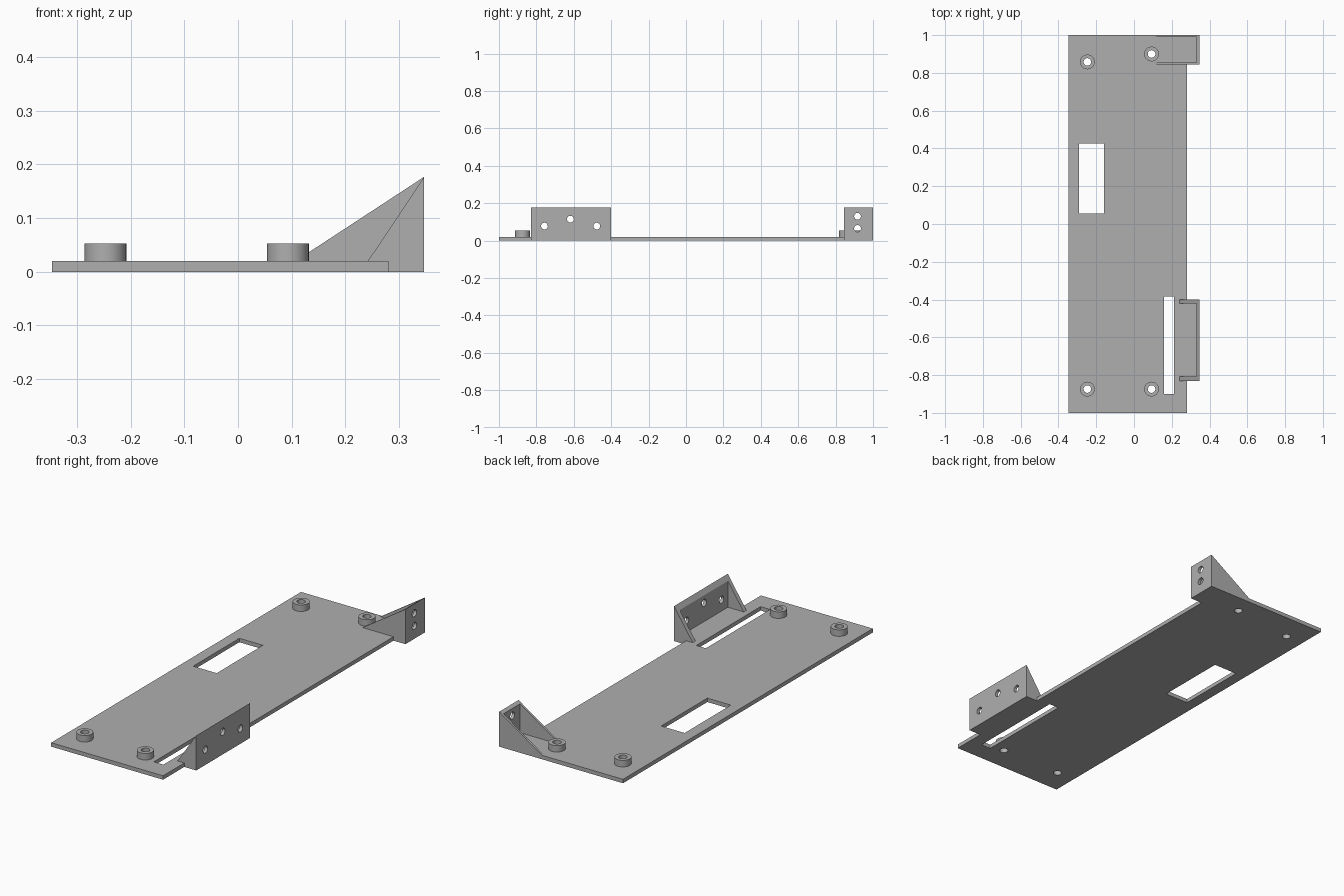
import bpy, bmesh, math
from mathutils import Matrix, Vector

cube = bpy.data.objects.get("Cube")
if cube:
    bpy.data.objects.remove(cube, do_unlink=True)

GREY = (0.43, 0.43, 0.43, 1.0)
grey = bpy.data.materials.new("mid grey")
grey.use_nodes = True
grey.diffuse_color = GREY
grey.node_tree.nodes["Principled BSDF"].inputs["Base Color"].default_value = GREY

T = 0.02                       # plate thickness
EDGE, OUT = 0.28, 0.347        # plate edge and outer bracket face
WALL = 0.016                   # bracket wall thickness
TOP = 0.177                    # bracket height


def rect(x0, x1, y0, y1):
    return [(x0, y0), (x1, y0), (x1, y1), (x0, y1)]


def circle(x, y, r, n=32):
    return [(x + r * math.cos(2 * math.pi * i / n),
             y + r * math.sin(2 * math.pi * i / n)) for i in range(n)]


def extrude(name, loops, depth, axes, origin):
    """Fill outline loops (holes included) and extrude them from the origin."""
    curve = bpy.data.curves.new(name, "CURVE")
    curve.dimensions = "2D"
    curve.fill_mode = "BOTH"
    curve.extrude = depth / 2
    for loop in loops:
        spline = curve.splines.new("POLY")
        spline.points.add(len(loop) - 1)
        for point, (u, v) in zip(spline.points, loop):
            point.co = (u, v, 0, 1)
        spline.use_cyclic_u = True
    temp = bpy.data.objects.new(name + "_outline", curve)
    bpy.context.collection.objects.link(temp)
    graph = bpy.context.evaluated_depsgraph_get()
    mesh = bpy.data.meshes.new_from_object(temp.evaluated_get(graph))
    bpy.data.objects.remove(temp, do_unlink=True)
    bpy.data.curves.remove(curve)

    u, v = Vector(axes[0]), Vector(axes[1])
    w = u.cross(v)
    turn = Matrix((u, v, w)).transposed().to_4x4()
    place = Matrix.Translation(Vector(origin) + w * depth / 2) @ turn
    bm = bmesh.new()
    bm.from_mesh(mesh)
    bm.transform(place)
    bmesh.ops.remove_doubles(bm, verts=bm.verts, dist=1e-5)
    bmesh.ops.recalc_face_normals(bm, faces=bm.faces)
    bm.to_mesh(mesh)
    bm.free()
    mesh.materials.clear()
    mesh.materials.append(grey)
    for face in mesh.polygons:
        face.use_smooth = True
    mesh.set_sharp_from_angle(angle=math.radians(30))
    mesh.name = name
    obj = bpy.data.objects.new(name, mesh)
    bpy.context.collection.objects.link(obj)
    return obj


X, Y, Z = (1, 0, 0), (0, 1, 0), (0, 0, 1)

# Brackets: name, y range, where the gusset starts, gusset thickness, holes
brackets = [
    ("front_bracket", -0.83, -0.40, 0.242, 0.022,
     [(-0.757, 0.078), (-0.618, 0.115), (-0.477, 0.078)]),
    ("rear_bracket", 0.845, 1.0, 0.107, 0.011,
     [(0.917, 0.13), (0.917, 0.065)]),
]
posts = [(-0.247, 0.858), (0.093, 0.90), (-0.247, -0.874), (0.093, -0.874)]

# Base plate with tabs under the brackets
inner = OUT - WALL
outline = [(-0.347, 1.0), (-0.347, -1.0), (EDGE, -1.0)]
for _, y0, y1, *_rest in brackets:
    outline += [(EDGE, y0), (inner, y0), (inner, y1)]
    if y1 < 1:
        outline.append((EDGE, y1))
holes = [rect(-0.29, -0.158, 0.055, 0.425), rect(0.158, 0.212, -0.90, -0.385)]
holes += [circle(x, y, 0.02) for x, y in posts]
extrude("base_plate", [outline] + holes, T, (X, Y), (0, 0, 0))

# Hollow standoffs
for i, (x, y) in enumerate(posts):
    extrude(f"standoff_{i + 1}", [circle(x, y, 0.039), circle(x, y, 0.02)],
            0.053 - T, (X, Y), (0, 0, T))

# Drilled walls with sloping tops, and a gusset at each end
for name, y0, y1, start, thick, drill in brackets:
    low = TOP - WALL * (TOP - T) / (OUT - start)
    loops = [rect(y0, y1, 0, TOP)] + [circle(y, z, 0.018) for y, z in drill]
    wall = extrude(name + "_wall", loops, WALL, (Y, Z), (inner, 0, 0))
    for vert in wall.data.vertices:
        if vert.co.z > TOP - 0.001 and vert.co.x < inner + 0.001:
            vert.co.z = low
    for side, y in (("front", y0 + thick), ("rear", y1)):
        extrude(f"{name}_{side}_gusset", [[(start, T), (inner, T), (inner, low)]],
                thick, (X, Z), (0, y, 0))
